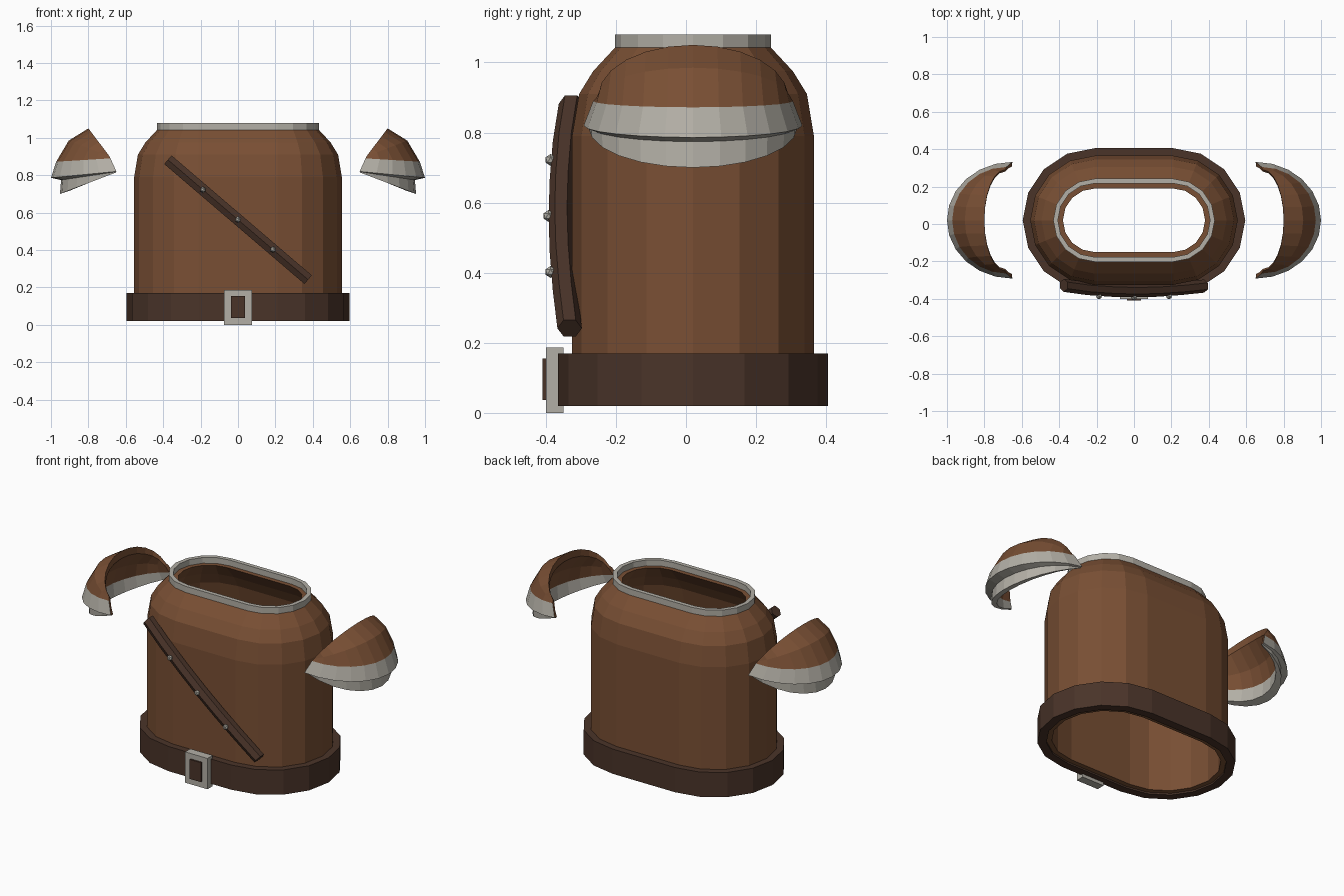
import bpy, bmesh
from math import sin, cos, pi, radians
from mathutils import Vector

if "Cube" in bpy.data.objects:
    bpy.data.objects.remove(bpy.data.objects["Cube"])

CY = 0.02        # depth centre of the torso
STRAIGHT = 0.21  # half length of the flat front and back


def material(name, rgb):
    m = bpy.data.materials.new(name)
    m.diffuse_color = (*rgb, 1)
    m.use_nodes = True
    m.node_tree.nodes["Principled BSDF"].inputs["Base Color"].default_value = m.diffuse_color
    return m


LEATHER = material("leather", (0.19, 0.078, 0.034))
DARK = material("dark_leather", (0.068, 0.034, 0.022))
METAL = material("trim", (0.45, 0.43, 0.38))


def finish(name, bm, mats):
    bmesh.ops.recalc_face_normals(bm, faces=bm.faces)
    me = bpy.data.meshes.new(name)
    bm.to_mesh(me)
    bm.free()
    for m in mats:
        me.materials.append(m)
    ob = bpy.data.objects.new(name, me)
    bpy.context.collection.objects.link(ob)
    return ob


def skin(bm, rows, loop, mat_of=lambda j: 0):
    """Join closed sections; loop closes the chain, otherwise cap both ends."""
    vs = [[bm.verts.new(p) for p in row] for row in rows]
    n, k = len(vs), len(vs[0])
    for i in range(n if loop else n - 1):
        a, b = vs[i], vs[(i + 1) % n]
        for j in range(k):
            f = bm.faces.new((a[j], a[(j + 1) % k], b[(j + 1) % k], b[j]))
            f.material_index = mat_of(j)
    if not loop:
        for row in (vs[0], vs[-1]):
            bm.faces.new(row).material_index = mat_of(k - 1)


def stadium_ring(name, profile, mat, seg=8):
    """Sweep a closed (radius, z) profile around a stadium outline."""
    rows = []
    for side in (0, 1):
        for i in range(seg + 1):
            a = -pi / 2 + pi * i / seg + side * pi
            cx = STRAIGHT if side == 0 else -STRAIGHT
            rows.append([(cx + r * cos(a), CY + r * sin(a), z) for r, z in profile])
    bm = bmesh.new()
    skin(bm, rows, True)
    return finish(name, bm, [mat])


def box(name, lo, hi, mat):
    bm = bmesh.new()
    bmesh.ops.create_cube(bm, size=1)
    for v in bm.verts:
        v.co = [(l + h) / 2 + c * (h - l) for l, h, c in zip(lo, hi, v.co)]
    return finish(name, bm, [mat])


# Torso shell, belt and collar
stadium_ring("torso_shell", [(0.345, 0.03), (0.345, 0.41), (0.345, 0.79), (0.325, 0.91),
                             (0.285, 0.975), (0.22, 1.045), (0.17, 1.045), (0.24, 0.96),
                             (0.28, 0.89), (0.305, 0.79), (0.305, 0.03)], LEATHER)
stadium_ring("belt", [(0.385, 0.02), (0.385, 0.17), (0.335, 0.17), (0.335, 0.02)], DARK)
stadium_ring("collar", [(0.222, 1.04), (0.222, 1.08), (0.197, 1.08), (0.197, 1.04)], METAL)

# Buckle
box("buckle_frame", (-0.075, -0.40, 0.0), (0.075, -0.35, 0.187), METAL)
box("buckle_centre", (-0.038, -0.41, 0.037), (0.038, -0.37, 0.155), DARK)

# Six-sided diagonal chest strap
path = [Vector((x, y, 0.562 - 0.855 * x)) for x, y in
        [(-0.375, -0.328), (-0.25, -0.345), (-0.12, -0.354), (0, -0.357),
         (0.12, -0.354), (0.25, -0.345), (0.375, -0.332)]]
across = Vector((0.65, 0, 0.76))
out = Vector((0, -1, 0))
bm = bmesh.new()
skin(bm, [[p + 0.035 * (cos(i * pi / 3) * out + sin(i * pi / 3) * across) for i in range(6)]
          for p in path], False)
finish("chest_strap", bm, [DARK])

# Strap studs
for n, x in enumerate((-0.187, 0, 0.187)):
    bm = bmesh.new()
    bmesh.ops.create_icosphere(bm, subdivisions=1, radius=0.017)
    bmesh.ops.translate(bm, verts=bm.verts, vec=(x, -0.392 + abs(x) * 0.03, 0.562 - 0.855 * x))
    finish(f"strap_stud_{n + 1}", bm, [METAL])

# Shoulder guards: section (x, z) at mid span, (x, z) at the tips, half width
SECTION = [
    ((0.800, 1.050), (0.690, 0.905), 0.270),
    ((0.905, 0.985), (0.687, 0.900), 0.275),
    ((0.972, 0.872), (0.682, 0.890), 0.285),
    ((1.000, 0.786), (0.650, 0.820), 0.312),
    ((0.946, 0.774), (0.652, 0.818), 0.300),
    ((0.952, 0.700), (0.651, 0.815), 0.298),
    ((0.905, 0.715), (0.652, 0.818), 0.288),
    ((0.910, 0.800), (0.670, 0.850), 0.278),
    ((0.880, 0.900), (0.685, 0.885), 0.265),
    ((0.800, 1.005), (0.690, 0.895), 0.260),
]
for side, label in ((-1, "right"), (1, "left")):
    rows = []
    for i in range(13):
        t = radians(-90 + 15 * i)
        rows.append([(side * (ex + (mx - ex) * cos(t)), CY + w * sin(t), ez + (mz - ez) * cos(t))
                     for (mx, mz), (ex, ez), w in SECTION])
    bm = bmesh.new()
    skin(bm, rows, False, lambda j: 1 if 2 <= j <= 6 else 0)
    finish(f"{label}_shoulder_guard", bm, [LEATHER, METAL])
